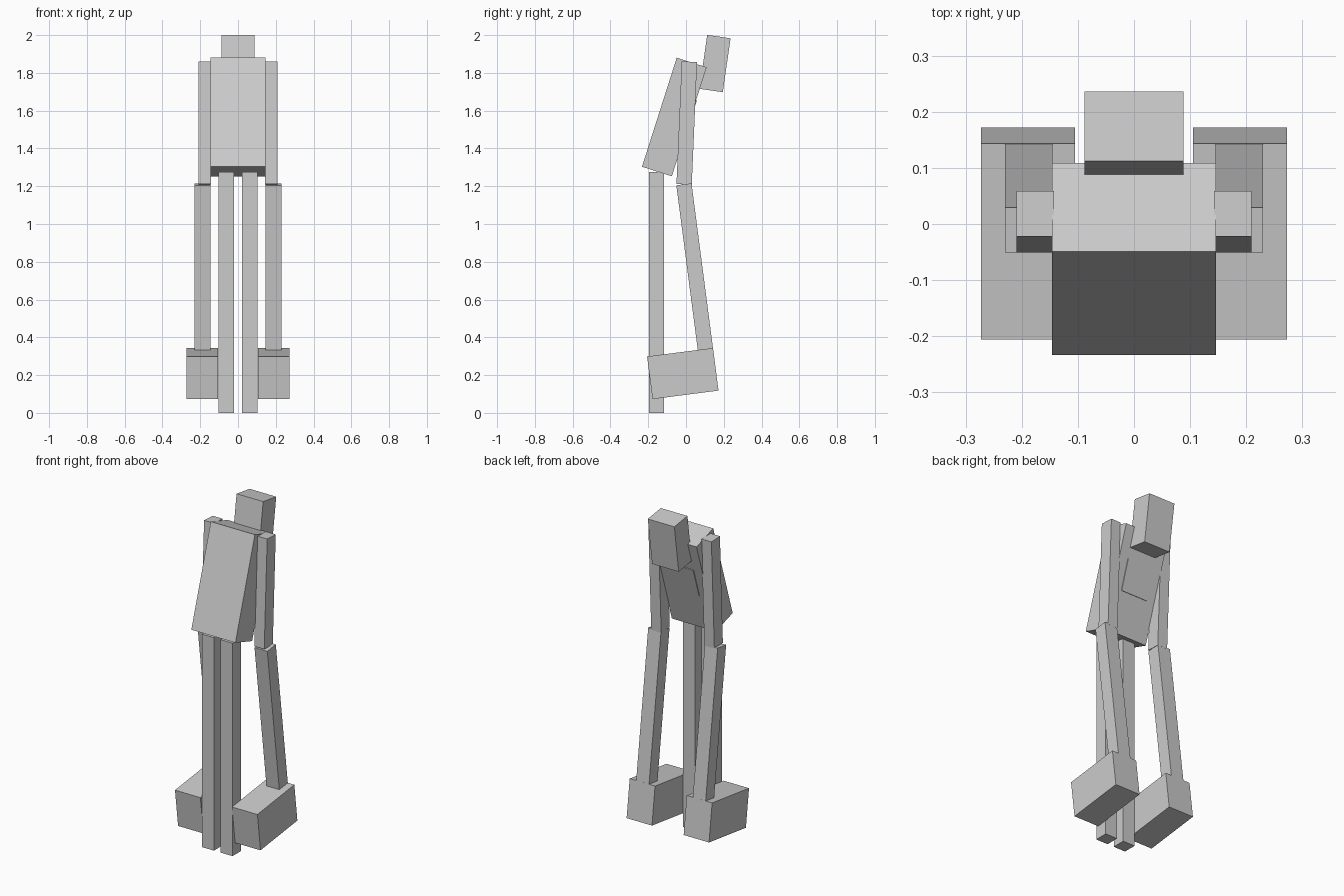
import bpy
from math import atan2, hypot

if "Cube" in bpy.data.objects:
    bpy.data.objects.remove(bpy.data.objects["Cube"])


def limb(name, x0, x1, bottom, top, depth):
    """Box running from bottom to top, both (y, z) midpoints of its end faces."""
    dy, dz = top[0] - bottom[0], top[1] - bottom[1]
    bpy.ops.mesh.primitive_cube_add(
        size=1,
        location=((x0 + x1) / 2, (bottom[0] + top[0]) / 2, (bottom[1] + top[1]) / 2),
        rotation=(atan2(-dy, dz), 0, 0))
    ob = bpy.context.object
    ob.name = name
    ob.scale = (abs(x1 - x0), depth, hypot(dy, dz))
    return ob


# Leaning torso, slightly raised back panel and head
limb("torso", -0.146, 0.146, (-0.154, 1.278), (0.03, 1.855), 0.166)
limb("back_panel", -0.088, 0.088, (-0.008, 1.481), (0.048, 1.657), 0.02)
limb("head", -0.088, 0.088, (0.133, 1.707), (0.174, 1.992), 0.125)

# Legs, arms and oversized hands, one per side
for side, s in (("left", -1), ("right", 1)):
    limb(side + "_leg", s * 0.022, s * 0.102, (-0.157, 0), (-0.157, 1.275), 0.08)
    limb(side + "_upper_arm", s * 0.143, s * 0.209, (-0.01, 1.21), (0.018, 1.859), 0.081)
    limb(side + "_forearm", s * 0.145, s * 0.23, (0.103, 0.335), (-0.011, 1.21), 0.081)
    limb(side + "_hand", s * 0.105, s * 0.273, (-0.0025, 0.0955), (-0.0315, 0.321), 0.352)
